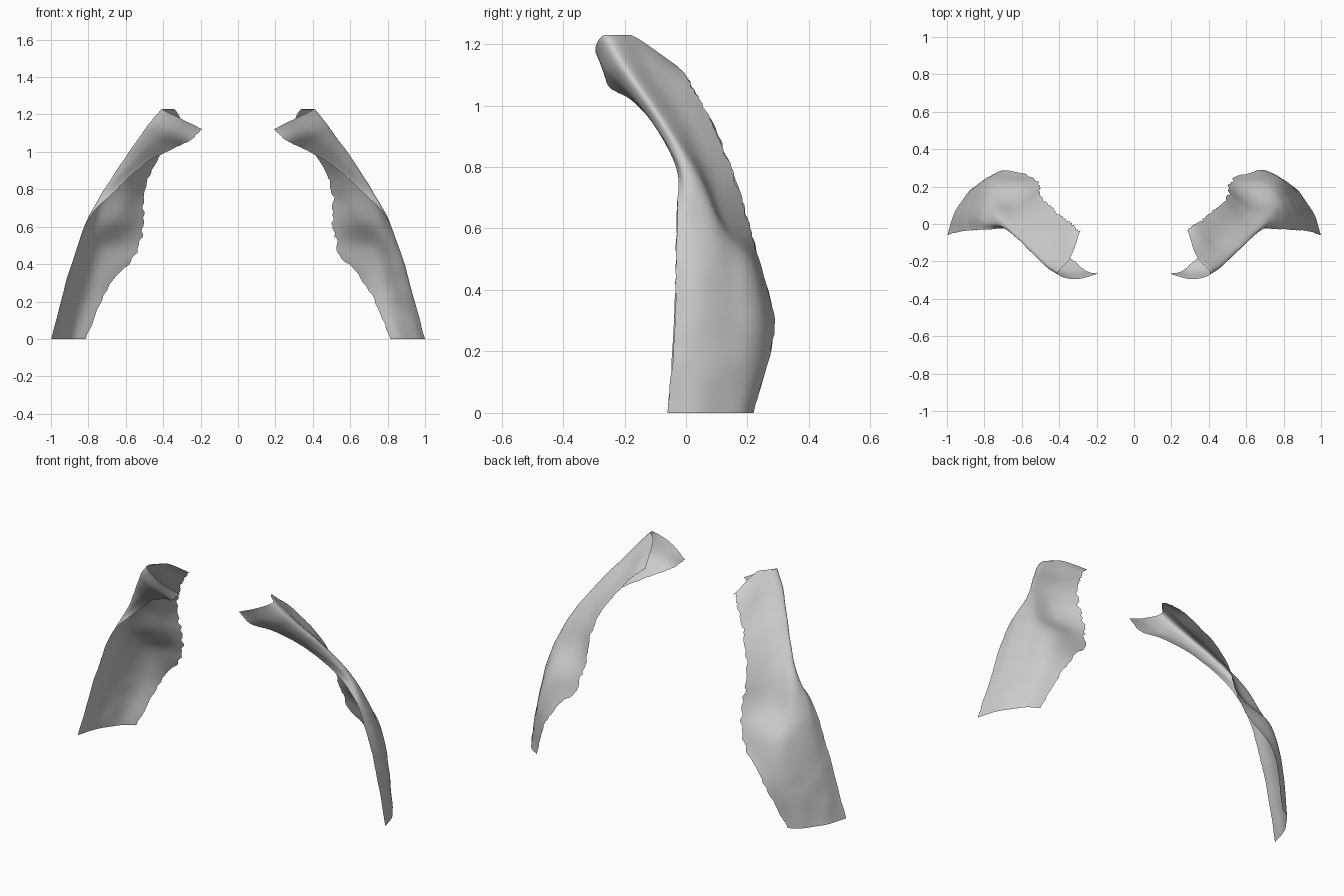
import bpy, bmesh, random
from mathutils import Vector, noise

if "Cube" in bpy.data.objects:
    bpy.data.objects.remove(bpy.data.objects["Cube"])

# Cross-section stations, bottom to top: front edge -> outer ridge -> back inner edge
SECTIONS = [
    [(1.0, -.06, 0), (.968, .04, 0), (.925, .115, 0), (.875, .18, 0), (.815, .22, 0)],
    [(.925, -.04, .28), (.908, .05, .28), (.86, .145, .28), (.795, .235, .28), (.69, .29, .27)],
    [(.857, -.035, .5), (.848, .05, .51), (.803, .135, .5), (.72, .22, .48), (.53, .25, .46)],
    [(.785, -.03, .66), (.793, .015, .66), (.755, .09, .65), (.64, .125, .63), (.50, .21, .61)],
    [(.66, -.03, .79), (.71, -.015, .8), (.70, .025, .8), (.60, .065, .79), (.50, .16, .77)],
    [(.50, -.10, .93), (.57, -.11, .95), (.61, -.08, .96), (.53, .0, .94), (.45, .10, .92)],
    [(.35, -.175, 1.015), (.46, -.2, 1.06), (.525, -.165, 1.08), (.44, -.085, 1.07), (.365, .03, 1.05)],
    [(.255, -.25, 1.06), (.38, -.26, 1.12), (.47, -.22, 1.155), (.39, -.13, 1.15), (.32, 0, 1.1)],
    [(.19, -.265, 1.12), (.31, -.295, 1.18), (.405, -.265, 1.23), (.34, -.18, 1.23), (.285, -.03, 1.13)],
]
ROWS, COLS = 84, 28


def spline(points, t):
    # Catmull-Rom interpolation, t in 0..1
    n = len(points) - 1
    i = min(int(t * n), n - 1)
    u = t * n - i
    b, c = points[i], points[i + 1]
    a = points[i - 1] if i > 0 else 2 * b - c
    d = points[i + 2] if i + 2 <= n else 2 * c - b
    return .5 * (2 * b + (c - a) * u + (2 * a - 5 * b + 4 * c - d) * u ** 2
                 + (3 * b - a - 3 * c + d) * u ** 3)


def make_panel(name, side, seed):
    rng = random.Random(seed)
    bm = bmesh.new()
    columns = [[Vector(p) for p in col] for col in zip(*SECTIONS)]
    grid = []
    lo = hi = 0
    for r in range(ROWS + 1):
        station = [spline(c, r / ROWS) for c in columns]
        # ragged front and back borders
        lo = .5 * lo + .5 * rng.uniform(-.01, .02)
        hi = .4 * hi + .6 * rng.uniform(-.01, .035)
        if r in (0, ROWS):
            lo, hi = 0, 0
        row = []
        for k in range(COLS + 1):
            p = spline(station, max(0, lo) + (1 - max(0, hi) - max(0, lo)) * k / COLS)
            # gentle surface unevenness
            p.x += .004 * noise.noise(p * 11 + Vector((seed, 0, 0)))
            p.z = max(0, min(1.23, p.z))
            row.append(bm.verts.new((p.x * side, p.y, p.z)))
        grid.append(row)
    for r in range(ROWS):
        for k in range(COLS):
            quad = [grid[r][k], grid[r][k + 1], grid[r + 1][k + 1], grid[r + 1][k]]
            bm.faces.new(quad if side > 0 else quad[::-1]).smooth = True
    mesh = bpy.data.meshes.new(name)
    bm.to_mesh(mesh)
    bm.free()
    obj = bpy.data.objects.new(name, mesh)
    bpy.context.collection.objects.link(obj)


# Mirrored pair of curved, folded panels
make_panel("right_curved_panel", 1, 3)
make_panel("left_curved_panel", -1, 8)
